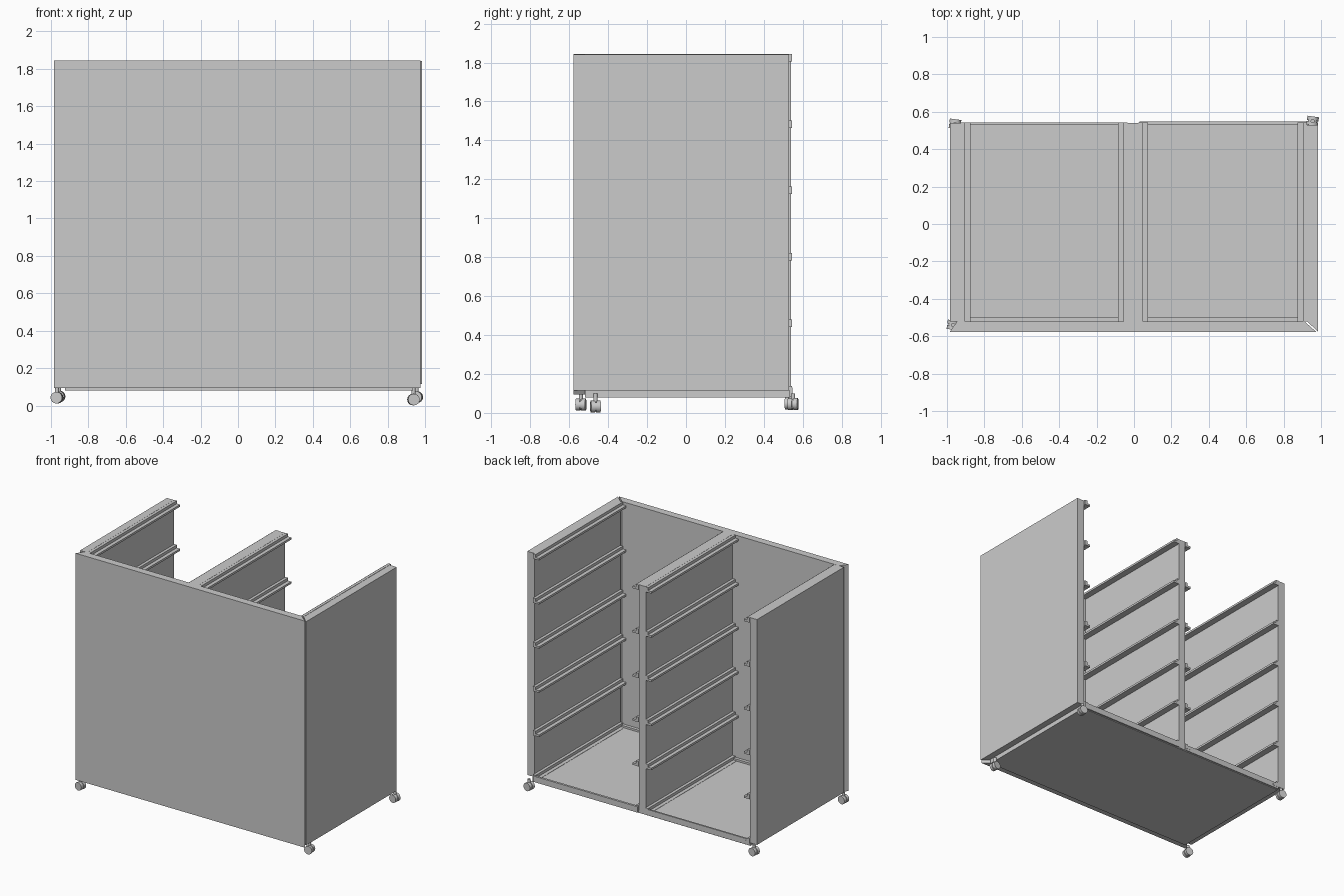
import bpy, bmesh, math
from mathutils import Matrix, Vector

cube = bpy.data.objects.get("Cube")
if cube:
    bpy.data.objects.remove(cube, do_unlink=True)

grey = bpy.data.materials.new("light_grey")
grey.use_nodes = True
colour = (0.6, 0.6, 0.6, 1)
grey.diffuse_color = colour
grey.node_tree.nodes["Principled BSDF"].inputs["Base Color"].default_value = colour


def finish(name, bm):
    bmesh.ops.recalc_face_normals(bm, faces=bm.faces)
    mesh = bpy.data.meshes.new(name)
    bm.to_mesh(mesh)
    bm.free()
    mesh.materials.append(grey)
    ob = bpy.data.objects.new(name, mesh)
    bpy.context.collection.objects.link(ob)
    return ob


def prism(name, outline, offset):
    """Extrude a closed 3D outline along an offset vector."""
    bm = bmesh.new()
    face = bm.faces.new([bm.verts.new(p) for p in outline])
    new = bmesh.ops.extrude_face_region(bm, geom=[face])["geom"]
    bmesh.ops.translate(bm, vec=Vector(offset),
                        verts=[g for g in new if isinstance(g, bmesh.types.BMVert)])
    return finish(name, bm)


def slab(name, plan, z0, z1):
    return prism(name, [(x, y, z0) for x, y in plan], (0, 0, z1 - z0))


def box(name, x0, x1, y0, y1, z0, z1):
    return slab(name, [(x0, y0), (x1, y0), (x1, y1), (x0, y1)], z0, z1)


TOP = 1.845
INNER = -0.52   # inside face of the front panel
BACK = 0.53     # open end of the side walls

# Mitred front panel
slab("front_panel", [(-0.985, -0.577), (0.975, -0.577), (0.91, INNER), (-0.945, INNER)],
     0.095, TOP)

# Side walls, the left one cut to a mitre beside the front panel
slab("left_wall", [(0.985, -0.577), (0.985, BACK), (0.925, BACK), (0.925, INNER)],
     0.115, TOP - 0.003)
box("right_wall", -0.985, -0.925, INNER, 0.54, 0.105, TOP)

# Central divider and floor tray
box("divider", -0.035, 0.025, INNER, 0.54, 0.085, TOP)
box("floor", -0.925, 0.935, INNER, 0.535, 0.08, 0.115)
box("floor_back_edge_left", 0.03, 0.925, 0.53, 0.547, 0.085, 0.13)
box("floor_back_edge_right", -0.925, -0.04, 0.53, 0.543, 0.085, 0.13)
for side, x0, x1 in (("left", 0.05, 0.9), ("right", -0.905, -0.06)):
    box("floor_front_strip_" + side, x0, x1, INNER, -0.496, 0.115, 0.13)


# L-shaped drawer rails on the four inner wall faces
def rail(name, x, direction, top):
    section = [(0, 0), (0.022, 0), (0.022, -0.022), (0.05, -0.022), (0.05, -0.038), (0, -0.038)]
    prism(name, [(x + direction * a, INNER, top + b) for a, b in section],
          (0, 0.544 - INNER, 0))


for level in range(6):
    top = TOP - 0.001 - level * 0.341
    for label, x, direction in (("right_wall", -0.925, 1), ("divider_right", -0.035, -1),
                                ("divider_left", 0.025, 1), ("left_wall", 0.925, -1)):
        rail(f"{label}_rail_{level + 1}", x, direction, top)


# Casters: twin wheel with a narrow waist, housing block and stem
def caster(name, x, y, z, yaw):
    bm = bmesh.new()
    turn = Matrix.Translation((x, y, z)) @ Matrix.Rotation(math.radians(yaw), 4, "Z")
    lie = Matrix.Rotation(math.pi / 2, 4, "X")
    for offset, radius, width in ((-0.014, 0.031, 0.022), (0.014, 0.031, 0.022), (0, 0.025, 0.008)):
        bmesh.ops.create_cone(bm, cap_ends=True, segments=24, radius1=radius, radius2=radius,
                              depth=width, matrix=turn @ Matrix.Translation((0, offset, 0)) @ lie)
    height = 0.1 - z
    bmesh.ops.create_cone(bm, cap_ends=True, segments=16, radius1=0.011, radius2=0.011, depth=height,
                          matrix=Matrix.Translation((x, y, z + height / 2)) )
    ob = finish(name, bm)
    bpy.ops.object.select_all(action="DESELECT")
    ob.select_set(True)
    bpy.context.view_layer.objects.active = ob
    bpy.ops.object.shade_smooth_by_angle()


caster("caster_front_right", -0.968, -0.54, 0.042, -8)
caster("caster_front_left", 0.938, -0.465, 0.032, 6)
caster("caster_back_right", -0.957, 0.535, 0.048, -8)
caster("caster_back_left", 0.955, 0.55, 0.045, -8)
